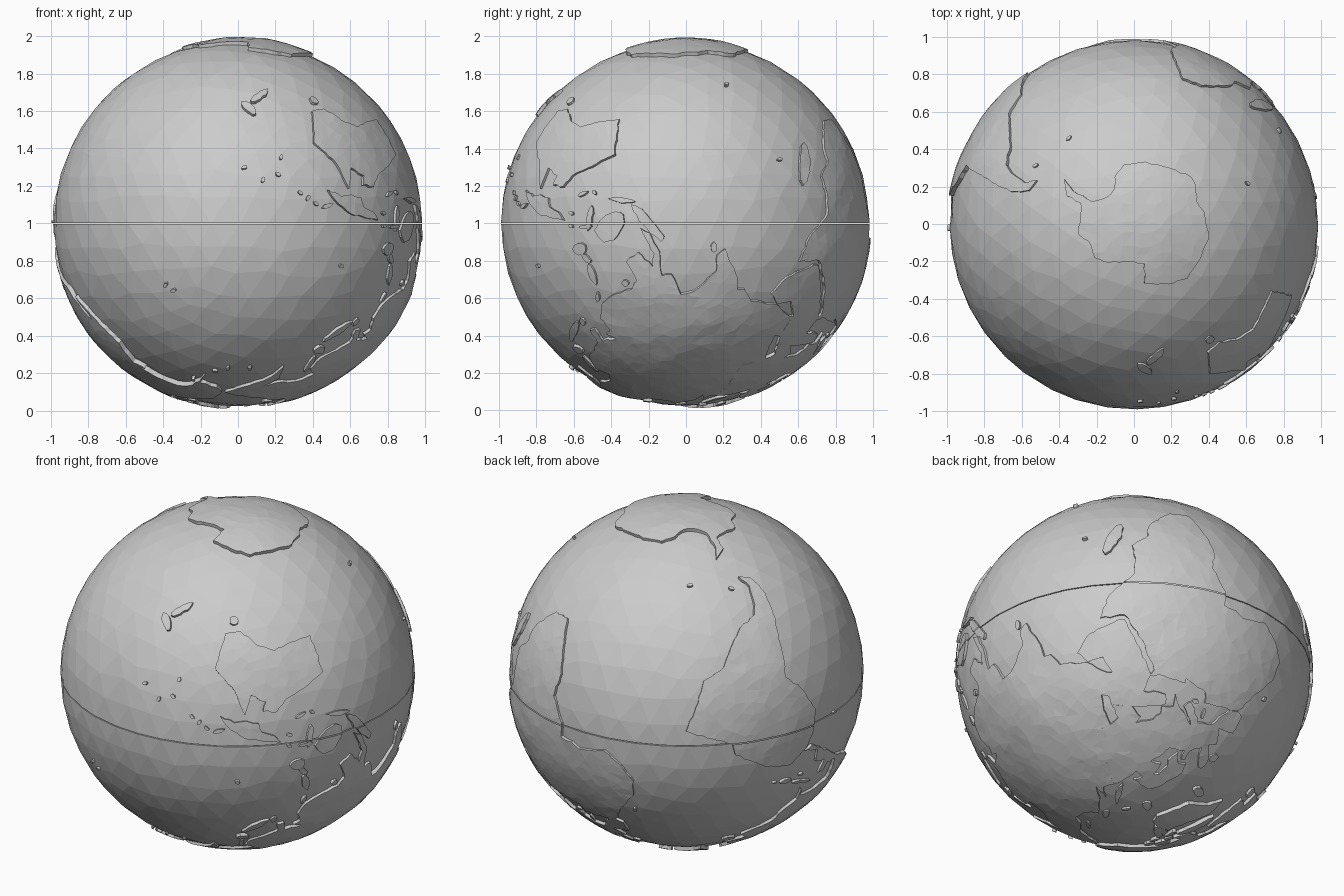
import bpy, bmesh, math, random
from mathutils import Vector, noise
from mathutils.geometry import delaunay_2d_cdt

random.seed(4)
CENTRE = Vector((0, -0.004, 1))
OCEAN = Vector((0.983, 0.985, 0.975))
UP = Vector((0, 0, 1))


def direction(lon, lat):
    """Globe stands on its north pole, longitude 180 faces the front."""
    a, b = math.radians(lon), math.radians(lat)
    return Vector((math.sin(a) * math.cos(b), math.cos(a) * math.cos(b), -math.sin(b)))


# Highland swells: lon, lat, height, angular radius
SWELLS = [(direction(lo, la), h, w) for lo, la, h, w in [
    (-112, 42, .012, .22), (-103, 23, .010, .12), (-125, 57, .010, .2), (-150, 63, .010, .15),
    (-70, -20, .010, .15), (-77, -3, .008, .15), (-71, -38, .010, .15), (88, 33, .010, .22),
    (-42, 74, .014, .2), (80, -84, .010, .35), (50, 34, .006, .15), (38, 9, .006, .12)]]


def ocean_point(d):
    return Vector((d.x * OCEAN.x, d.y * OCEAN.y, d.z * OCEAN.z))


def land_point(d):
    h = 0.011 + 0.004 * noise.noise(d * 9) + 0.002 * noise.noise(d * 30)
    for c, height, w in SWELLS:
        h += height * math.exp(-(d - c).length_squared / (w * w))
    return ocean_point(d) + d * h


def finish(name, bm, cap=False):
    """Split the shell along the equator with a fine groove and link it."""
    for z in (0.0025, -0.0025):
        bmesh.ops.bisect_plane(bm, geom=bm.verts[:] + bm.edges[:] + bm.faces[:],
                               plane_co=(0, 0, z), plane_no=UP, dist=1e-5)
    gap = [f for f in bm.faces if abs(f.calc_center_median().z) < 0.0024]
    bmesh.ops.delete(bm, geom=gap, context='FACES')
    if cap:
        bmesh.ops.holes_fill(bm, edges=[e for e in bm.edges if e.is_boundary])
        bmesh.ops.recalc_face_normals(bm, faces=bm.faces)
    me = bpy.data.meshes.new(name)
    bm.to_mesh(me)
    bm.free()
    ob = bpy.data.objects.new(name, me)
    ob.location = CENTRE
    bpy.context.collection.objects.link(ob)


def land(name, coast, step=0.03, rough=0.2):
    """Raised slab bounded by a lon/lat coastline, with cliffs down into the ocean."""
    dirs = [direction(*p) for p in coast]
    ring = []
    for a, b in zip(dirs, dirs[1:] + dirs[:1]):
        n = max(1, round((b - a).length / step))
        side = a.cross(b).normalized()
        for i in range(n):
            d = a.lerp(b, i / n)
            if i:
                d += side * random.uniform(-rough, rough) * step
            ring.append(d.normalized())
    mid = sum(ring, Vector()).normalized()
    turn = mid.rotation_difference(UP)
    back = turn.inverted()

    def flat(d):
        p = turn @ d
        return p.xy.normalized() * math.acos(max(-1, min(1, p.z)))

    def unflat(q):
        t = q.length
        s = math.sin(t) / t if t > 1e-9 else 1
        return back @ Vector((q.x * s, q.y * s, math.cos(t)))

    pts = [flat(d) for d in ring]
    n = len(pts)
    if sum(pts[i - 1].cross(pts[i]) for i in range(n)) < 0:
        pts.reverse()
    # scattered inner points give the irregular facets
    inner, g = [], 0.055
    xs, ys = [p.x for p in pts], [p.y for p in pts]
    for i in range(int((max(xs) - min(xs)) / g) + 1):
        for j in range(int((max(ys) - min(ys)) / g) + 1):
            q = Vector((min(xs) + (i + random.uniform(-.4, .4)) * g,
                        min(ys) + (j + random.uniform(-.4, .4)) * g))
            if min((q - p).length_squared for p in pts) > 0.02 ** 2:
                inner.append(q)
    vs, _, fs, *_ = delaunay_2d_cdt(pts + inner, [], [list(range(n))], 1, 1e-5)
    bm = bmesh.new()
    verts = [bm.verts.new(land_point(unflat(v))) for v in vs]
    for f in fs:
        bm.faces.new([verts[i] for i in f])
    bmesh.ops.delete(bm, geom=[v for v in bm.verts if not v.link_faces], context='VERTS')
    rim = [e for e in bm.edges if e.is_boundary]
    out = bmesh.ops.extrude_edge_only(bm, edges=rim)["geom"]
    for v in out:
        if isinstance(v, bmesh.types.BMVert):
            v.co = ocean_point(v.co.normalized()) * 0.985
    bmesh.ops.recalc_face_normals(bm, faces=bm.faces)
    finish(name, bm)


def island(name, lon, lat, length, width, angle):
    """Ragged elliptical island; sizes in degrees, angle from east."""
    t, pts = math.radians(angle), []
    for k in range(10):
        a = math.tau * k / 10
        r = random.uniform(.85, 1.1) / 2
        u, v = length * r * math.cos(a), width * r * math.sin(a)
        e, nth = u * math.cos(t) - v * math.sin(t), u * math.sin(t) + v * math.cos(t)
        pts.append((lon + e / math.cos(math.radians(lat)), lat + nth))
    land(name, pts)


# Ocean ball with irregular flat facets
bm = bmesh.new()
bmesh.ops.create_icosphere(bm, subdivisions=4, radius=1)
for v in bm.verts:
    d = v.co + Vector([random.uniform(-.02, .02) for _ in range(3)])
    v.co = ocean_point(d.normalized())
finish("ocean", bm, cap=True)

# Continents
land("africa", [
    (-6, 35.8), (10, 37.3), (11, 34), (20, 31), (20, 32.5), (29, 31), (34, 31.5), (32.5, 29.5),
    (37, 20), (43, 11.5), (51, 12), (48, 4.5), (40, -3), (39.5, -8), (40.5, -15), (35, -20),
    (35, -24), (32.5, -28), (26, -34), (18.5, -34.3), (15, -27), (12, -17), (13.5, -9), (9, -1),
    (9.5, 4), (5, 4.5), (2, 6.3), (-7.5, 4.4), (-13, 8.5), (-17.3, 14.5), (-16.5, 21), (-10, 29)])
land("europe", [
    (-9, 37), (-9, 43), (-1, 43.5), (-4.5, 48.5), (2, 51), (8, 54), (8, 57), (10.5, 57.5), (11, 54),
    (20, 54.5), (24, 58), (29, 60), (22, 60.5), (25, 65), (21, 64.5), (17, 61), (18, 59), (14, 55.5),
    (11, 59), (6, 58.5), (5, 62), (14, 68), (25, 71), (40, 67.5), (33, 66.5), (38, 64), (44, 66.5),
    (54, 68.5), (62, 68.5), (62, 50), (51, 47), (47, 45), (49, 40.5), (41, 41.3), (37, 45), (39, 47),
    (33, 46), (28, 43.5), (28, 41), (23, 40.5), (23, 36.5), (19.5, 41), (13, 45.5), (18.5, 40),
    (16, 38), (10, 44), (3, 43), (0, 39), (-2, 36.7), (-6, 36)])
land("asia", [
    (57, 68.5), (68, 69), (72, 73), (74, 68), (80, 73), (104, 77.5), (113, 74), (130, 71),
    (140, 72.5), (160, 70), (180, 69), (190, 66), (178, 62.5), (170, 60), (163, 57), (157, 51),
    (156, 57), (163, 61.5), (155, 59.5), (142, 59), (135, 54.5), (141, 52), (139, 47), (128, 40),
    (129, 35.5), (126.5, 35), (125, 39.5), (118, 38.5), (122, 37), (119.5, 35), (122, 31), (120, 26),
    (114, 22.5), (108, 21), (106, 18), (109, 12), (105, 9), (100.5, 13.5), (99.8, 9.5), (104, 1.5),
    (101, 3), (98, 9), (97.5, 16.5), (94.5, 16), (91.5, 22.5), (87, 21.5), (80, 15), (80, 10),
    (77.5, 8), (73, 17), (72.5, 21), (70, 21), (67, 25), (57, 26), (50, 30), (47, 31), (44, 39),
    (49, 38), (53, 37), (53, 42), (51, 47), (57, 55)])
land("middle_east", [
    (50, 36), (49, 31), (48, 30), (51, 25), (56.5, 26), (60, 22.5), (55, 17), (45, 13), (43, 13),
    (39, 21), (35, 28), (33.5, 31), (36, 36.5), (30, 36.5), (27, 37), (26.5, 40), (31, 41),
    (41, 41.5), (49, 41.5)])
land("north_america", [
    (-168, 65.7), (-156, 71), (-128, 70), (-115, 68), (-96, 68), (-94, 72), (-82, 69), (-87, 64.5),
    (-94, 60), (-92.5, 57), (-82, 55), (-79.5, 51.5), (-77, 57), (-78, 62), (-70, 61), (-65, 59.5),
    (-56, 52.5), (-66, 50), (-61, 46), (-66, 43.8), (-70, 43), (-74, 40.5), (-76, 35), (-81, 31),
    (-80.2, 25.5), (-82.5, 29.5), (-90, 29.5), (-97, 27.5), (-96, 19), (-91, 18.5), (-90, 21),
    (-87, 21), (-88.5, 16), (-83.5, 15), (-83, 10), (-77, 8.5), (-80, 7.3), (-85.5, 10.5), (-94, 16),
    (-105.5, 20.5), (-112.5, 30), (-114.5, 31), (-109.5, 23), (-115, 29), (-120.5, 34.5),
    (-124.3, 40), (-124, 48), (-131, 55), (-140, 60), (-151, 60), (-162, 55), (-157, 58.5), (-166, 62)])
land("south_america", [
    (-77, 8), (-72, 12), (-62, 10.5), (-51, 4), (-50, 0), (-35, -5.5), (-39, -15), (-41, -22),
    (-48.5, -26), (-54, -34.5), (-57.5, -38), (-65, -41), (-67.5, -46), (-69, -51), (-65.5, -55),
    (-72, -53.5), (-75, -47), (-73.5, -38), (-70.5, -19), (-76, -14), (-81, -5.5), (-80, 1)])
land("australia", [
    (114, -22), (122, -18), (129, -15), (132, -11.5), (136.5, -12), (135.5, -15), (140.5, -17.5),
    (142.5, -11), (146, -19), (153, -26), (150, -37.5), (144, -38.5), (138, -34), (131, -31.5),
    (124, -33.5), (115.5, -34.5)])
land("antarctica", [
    (-57, -63.5), (-61, -68), (-61, -75), (-45, -78), (-30, -77.5), (-22, -74), (-10, -71),
    (10, -70), (32, -69), (50, -66.5), (58, -67), (70, -69), (80, -67.5), (100, -66), (115, -66.5),
    (135, -66), (150, -68.5), (170, -71.5), (165, -77.5), (180, -78.5), (-158, -77.5), (-147, -76),
    (-130, -74), (-110, -75), (-100, -72.5), (-80, -73), (-68, -72), (-67, -67)])
land("greenland", [
    (-44, 60), (-52, 65), (-54, 70), (-60, 76), (-72, 78), (-60, 82), (-32, 83.5), (-15, 81),
    (-20, 75), (-24, 70), (-40, 65)])
land("new_guinea", [
    (131, -1), (135, -1.5), (141, -2.5), (147, -6), (150.5, -10.5), (146, -8.5), (142, -9),
    (138, -8), (137, -5), (133, -3.5)])

# Large islands: lon, lat, length, width, angle from east
for i, spec in enumerate([
        (47, -19, 14, 4.2, 72), (175.8, -39, 7, 3, -50), (170.5, -44, 9, 2.6, 45),
        (146.5, -42, 3, 3, 0), (101.5, 0, 16, 3.2, -47), (110, -7.3, 9, 1.6, -6),
        (114, 1, 11, 8, 40), (121, -2, 8, 2.2, 80), (122.5, 1, 5, 1.2, 5), (121.5, 16, 7, 2.6, -75),
        (125, 8, 5, 4, 0), (123, 11, 4, 2, -40), (138, 36, 12, 2.4, 42), (142.8, 43.5, 4.5, 3.5, 0),
        (131, 32.5, 3, 2, 70), (121, 23.7, 3.4, 1.5, 70), (81, 7.5, 3.4, 2, 90),
        (143, 50, 8, 1.6, 90), (-2, 54, 9, 3.6, -65), (-8, 53, 3.6, 3, 70), (-19, 65, 5, 3, 0),
        (110, 19, 2.4, 2, 0), (151, -5.5, 4, 1.4, 20), (124, -9.3, 4, 1.2, 25), (14, 40.2, 1.2, 1, 0)]):
    island(f"large_island_{i + 1}", *spec)

# Arctic and Caribbean islands
for i, spec in enumerate([
        (-72, 68, 14, 4.5, -50), (-80, 80, 9, 4, 40), (-110, 71, 6, 4.5, 0), (-122, 73, 3.5, 3, 0),
        (-85, 75.3, 5, 2, 0), (-93, 79, 4, 2.5, 60), (-110, 76, 4, 1.8, 20), (-98, 73, 3, 2.5, 0),
        (58, 73.5, 9, 1.8, 62), (18, 78.5, 4, 3, -50), (98, 79.5, 4, 2, 20), (142, 75, 4, 1.4, 0),
        (55, 80.7, 3, 1, 0), (-56, 48.7, 4.5, 3.5, 0), (-79, 21.8, 10, 1.3, -16),
        (-71, 19, 5, 1.8, -5), (-77.3, 18.1, 2, .9, 0), (-66.4, 18.2, 1.6, .7, 0),
        (-126, 49.6, 4, 1.2, -45), (-153.5, 57.5, 1.8, 1, 40), (9, 41, 3.5, 1, 90), (14, 37.5, 2.4, 1.4, 0)]):
    island(f"northern_island_{i + 1}", *spec)

# Scattered islets: lon, lat
for i, (lon, lat) in enumerate([
        (-155.5, 19.6), (-158, 21.4), (165.5, -21.3), (167, -15.5), (160, -9.6), (157.5, -8), (155, -6.2),
        (178, -17.8), (128, -3.2), (128, .8), (119.8, -9.7), (-59, -51.7), (-37, -54.3), (70, -49.3),
        (57, -20.5), (-91, -.5), (-16, 28), (174, 52), (-175, 52), (-168, 53.5), (172, -13.8), (145, 13.5)]):
    island(f"islet_{i + 1}", lon, lat, 1.9, 1.1, random.uniform(0, 180))
